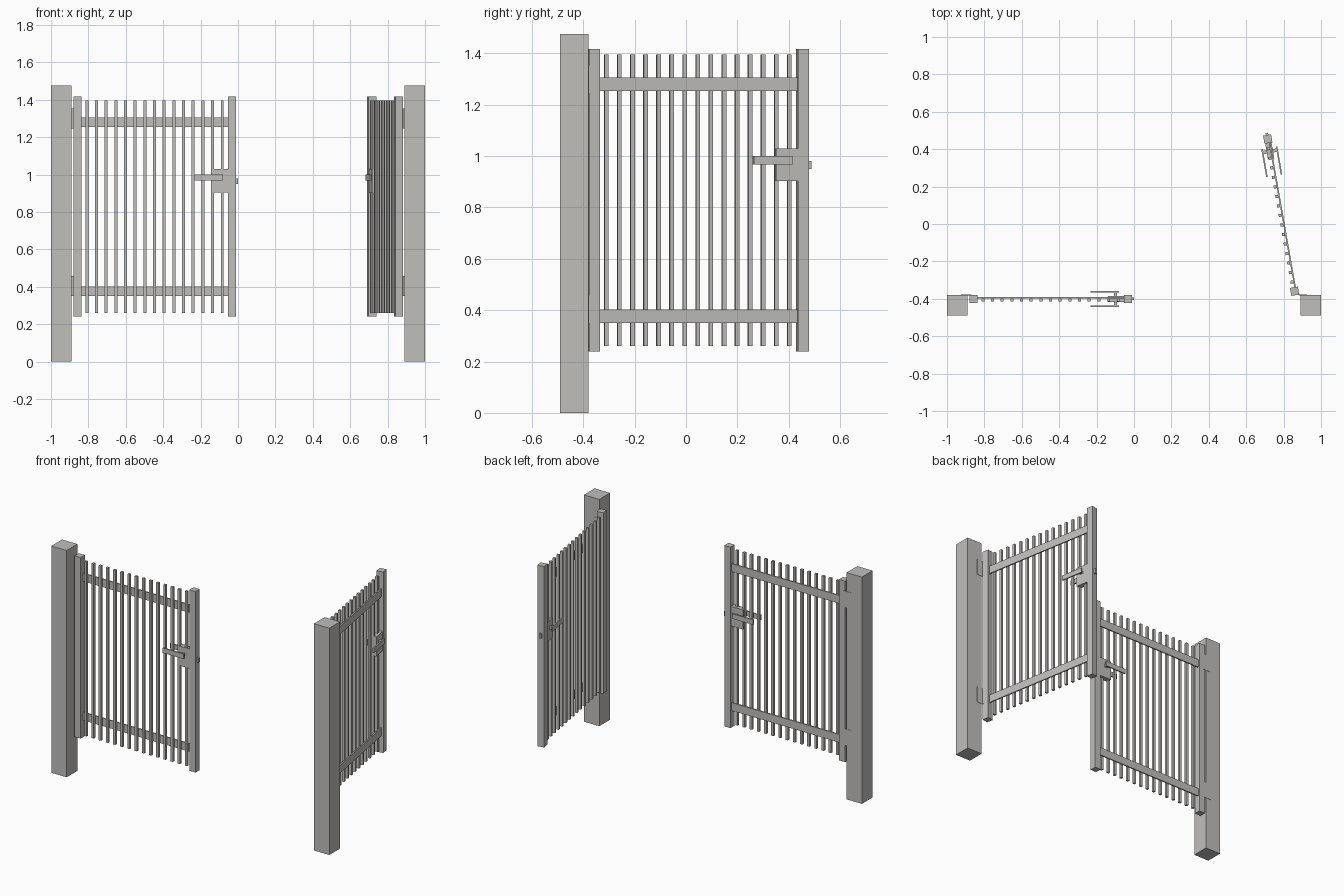
import bpy, math
from mathutils import Matrix, Vector

if "Cube" in bpy.data.objects:
    bpy.data.objects.remove(bpy.data.objects["Cube"])

steel = bpy.data.materials.new("galvanised_grey")
steel.diffuse_color = (0.53, 0.52, 0.50, 1)
steel.use_nodes = True
steel.node_tree.nodes["Principled BSDF"].inputs["Base Color"].default_value = steel.diffuse_color


def box(name, x, y, z, place):
    """Box from (min, max) ranges, moved by the matrix of its side."""
    verts = [place @ Vector((a, b, c)) for a in x for b in y for c in z]
    faces = [(0, 1, 3, 2), (4, 6, 7, 5), (0, 4, 5, 1),
             (2, 3, 7, 6), (0, 2, 6, 4), (1, 5, 7, 3)]
    if place.determinant() < 0:
        faces = [f[::-1] for f in faces]
    mesh = bpy.data.meshes.new(name)
    mesh.from_pydata(verts, [], faces)
    mesh.materials.append(steel)
    obj = bpy.data.objects.new(name, mesh)
    bpy.context.collection.objects.link(obj)
    return obj


def post(side, place):
    box(side + "_post", (-1, -0.89), (-0.49, -0.38), (0, 1.475), place)
    # fixed hinge leaves, flat on the back of the post
    for i, z in enumerate((0.35, 1.245)):
        box(f"{side}_post_hinge_{i}", (-0.925, -0.883), (-0.382, -0.378), (z, z + 0.107), place)


def leaf(side, place):
    # upright stiles
    for part, x in (("hinge", (-0.88, -0.837)), ("free", (-0.054, -0.0105))):
        box(f"{side}_{part}_stile", x, (-0.422, -0.379), (0.24, 1.417), place)
    # thin flat rails behind the bars
    for i, z in enumerate((0.35, 1.254)):
        box(f"{side}_rail_{i}", (-0.84, -0.052), (-0.398, -0.390), (z, z + 0.052), place)
    # vertical bars
    for i in range(15):
        x = -0.808 + 0.0517 * i
        box(f"{side}_bar_{i}", (x - 0.008, x + 0.008), (-0.414, -0.398), (0.26, 1.396), place)
    # lock case and latch bolt
    box(side + "_lock_case", (-0.14, -0.053), (-0.418, -0.384), (0.903, 1.03), place)
    box(side + "_latch", (-0.012, 0.001), (-0.407, -0.393), (0.95, 0.98), place)
    # lever handles on both faces with a common spindle
    box(side + "_spindle", (-0.108, -0.09), (-0.44, -0.36), (0.975, 0.993), place)
    for part, y in (("front", (-0.444, -0.436)), ("back", (-0.365, -0.357))):
        box(f"{side}_{part}_handle", (-0.232, -0.08), y, (0.968, 1.0), place)
    # moving hinge leaves
    for i, z in enumerate((0.35, 1.245)):
        box(f"{side}_leaf_hinge_{i}", (-0.886, -0.868), (-0.382, -0.378), (z, z + 0.107), place)


# closed left gate
left = Matrix.Identity(4)
post("left", left)
leaf("left", left)

# mirrored right gate, swung open about its hinge
mirror = Matrix.Scale(-1, 4, (1, 0, 0))
pivot = Vector((0.883, -0.38, 0))
swing = (Matrix.Translation(pivot) @ Matrix.Rotation(math.radians(-80), 4, 'Z')
         @ Matrix.Translation(-pivot))
post("right", mirror)
leaf("right", swing @ mirror)
